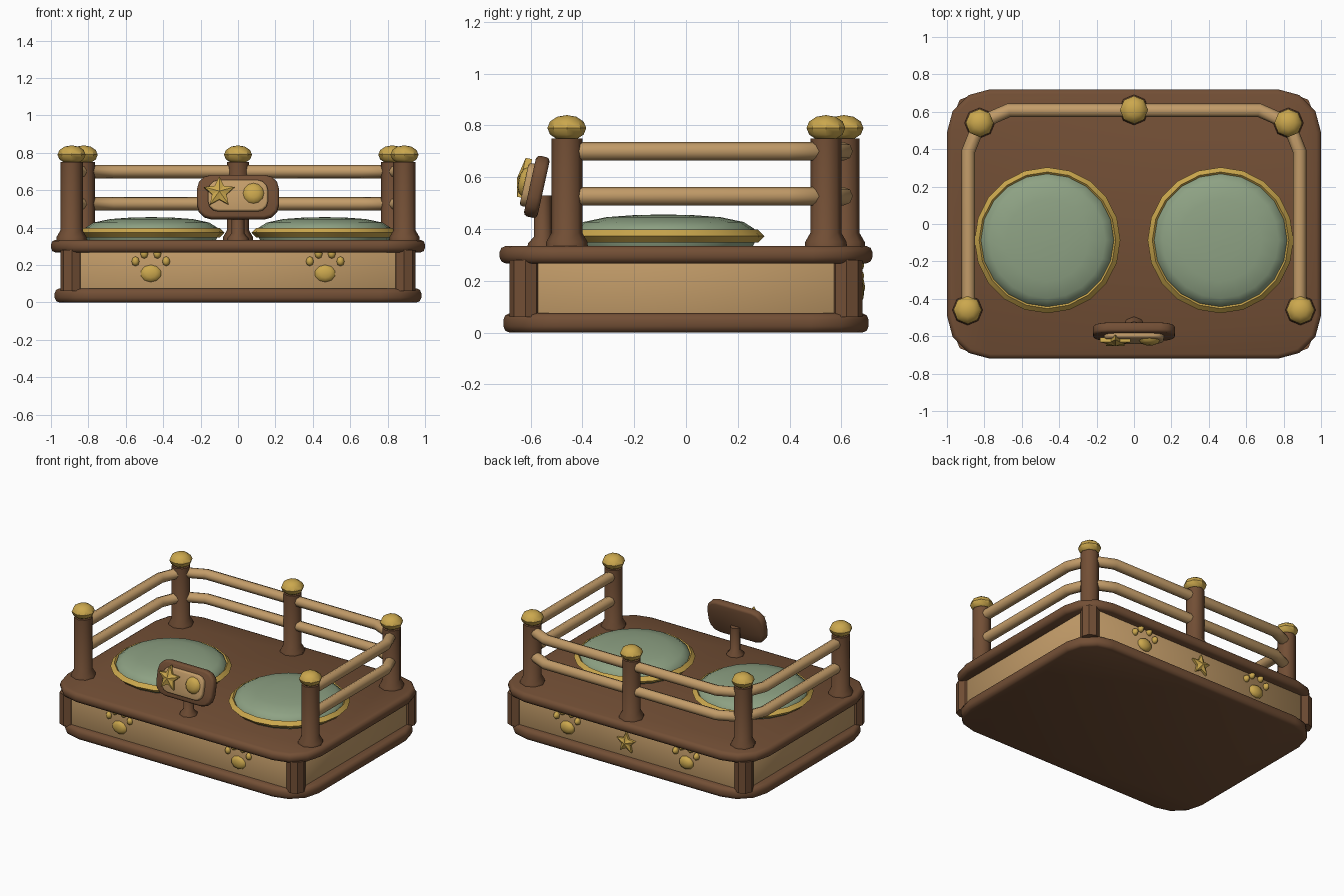
import bpy, bmesh, math
from mathutils import Matrix, Vector

if "Cube" in bpy.data.objects:
    bpy.data.objects.remove(bpy.data.objects["Cube"])


def material(name, rgb):
    m = bpy.data.materials.new(name)
    m.diffuse_color = (*rgb, 1)
    m.use_nodes = True
    m.node_tree.nodes["Principled BSDF"].inputs["Base Color"].default_value = m.diffuse_color
    return m


DARK = material("dark_wood", (0.17, 0.078, 0.036))
LIGHT = material("light_wood", (0.54, 0.33, 0.14))
GOLD = material("gold", (0.60, 0.39, 0.075))
GREEN = material("sage_fabric", (0.27, 0.36, 0.23))


def finish(name, bm, mat, angle):
    bmesh.ops.recalc_face_normals(bm, faces=bm.faces)
    me = bpy.data.meshes.new(name)
    bm.to_mesh(me)
    bm.free()
    me.materials.append(mat)
    me.shade_smooth()
    me.set_sharp_from_angle(angle=math.radians(angle))
    ob = bpy.data.objects.new(name, me)
    bpy.context.collection.objects.link(ob)
    return ob


def loft(name, rings, mat, angle=35, M=Matrix(), loop=False):
    """Skin a list of point rings; cap the ends, or join them when loop is set."""
    bm = bmesh.new()
    vs = [[bm.verts.new(M @ Vector(p)) for p in r] for r in rings]
    n = len(vs[0])
    pairs = list(zip(vs, vs[1:])) + ([(vs[-1], vs[0])] if loop else [])
    for a, b in pairs:
        for i in range(n):
            j = (i + 1) % n
            bm.faces.new((a[i], a[j], b[j], b[i]))
    if not loop:
        bm.faces.new(vs[0][::-1])
        bm.faces.new(vs[-1])
    return finish(name, bm, mat, angle)


def lathe(name, profile, at, n, mat, angle=50, loop=False):
    rings = [[(r * math.cos(math.tau * i / n), r * math.sin(math.tau * i / n), z)
              for i in range(n)] for r, z in profile]
    return loft(name, rings, mat, angle, Matrix.Translation(at), loop)


def rounded_slab(name, hx, hy, rad, z0, z1, bev, mat, M=Matrix(), seg=3):
    def ring(inset, z):
        r = rad - inset
        pts = []
        for k, (sx, sy) in enumerate([(1, 1), (-1, 1), (-1, -1), (1, -1)]):
            for i in range(seg + 1):
                a = math.pi / 2 * (k + i / seg)
                pts.append((sx * (hx - rad) + r * math.cos(a),
                            sy * (hy - rad) + r * math.sin(a), z))
        return pts
    c = bev * 0.3
    rings = [ring(bev, z0), ring(c, z0 + c), ring(0, z0 + bev),
             ring(0, z1 - bev), ring(c, z1 - c), ring(bev, z1)]
    return loft(name, rings, mat, 50, M)


def rail(name, path, z, r, n=8):
    pts = [Vector(p) for p in path]
    rings = []
    for i, p in enumerate(pts):
        d0 = (p - pts[i - 1]).normalized() if i else (pts[1] - p).normalized()
        d1 = (pts[i + 1] - p).normalized() if i + 1 < len(pts) else d0
        t = (d0 + d1).normalized()
        side = Vector((-t.y, t.x)) / t.dot(d0)
        rings.append([(p.x + side.x * r * math.cos(a), p.y + side.y * r * math.cos(a),
                       z + r * math.sin(a)) for a in (math.tau * k / n for k in range(n))])
    return loft(name, rings, LIGHT, 60)


def star(name, r, depth, M):
    bm = bmesh.new()
    ang = [math.pi / 2 + math.pi * i / 5 for i in range(10)]
    rim = [(r * (0.48 if i % 2 else 1) * math.cos(a), r * (0.48 if i % 2 else 1) * math.sin(a))
           for i, a in enumerate(ang)]
    lo = [bm.verts.new(M @ Vector((x, y, -0.01))) for x, y in rim]
    hi = [bm.verts.new(M @ Vector((x, y, depth * 0.5))) for x, y in rim]
    tip = bm.verts.new(M @ Vector((0, 0, depth)))
    for i in range(10):
        j = (i + 1) % 10
        bm.faces.new((lo[i], lo[j], hi[j], hi[i]))
        bm.faces.new((hi[i], hi[j], tip))
    bm.faces.new(lo[::-1])
    return finish(name, bm, GOLD, 10)


def ball(name, radii, M, u=8, v=6, angle=35, mat=GOLD):
    bm = bmesh.new()
    bmesh.ops.create_uvsphere(bm, u_segments=u, v_segments=v, radius=1,
                              matrix=M @ Matrix.Diagonal((*radii, 1)))
    return finish(name, bm, mat, angle)


def paw(name, M, depth):
    ball(name + "_pad", (0.056, 0.046, depth), M, 10, 6, 60)
    for i, (x, y) in enumerate([(-0.082, 0.065), (-0.035, 0.105), (0.035, 0.105), (0.082, 0.065)]):
        ball(f"{name}_toe_{i}", (0.021, 0.026, depth),
             M @ Matrix.Translation((x, y, 0)), 8, 6, 60)


# platform
rounded_slab("bottom_slab", 0.98, 0.705, 0.22, 0, 0.075, 0.025, DARK)
rounded_slab("deck", 1.0, 0.72, 0.23, 0.267, 0.335, 0.025, DARK)
rounded_slab("side_panels", 0.92, 0.66, 0.06, 0.05, 0.29, 0.005, LIGHT, seg=1)
for sx in (-1, 1):
    for sy in (-1, 1):
        lathe("platform_corner_post", [(0.062, 0.06), (0.062, 0.28)],
              (sx * 0.888, sy * 0.62, 0), 8, DARK, 30)

# fence posts with knobs
for x, y in [(-0.89, -0.46), (0.89, -0.46), (-0.825, 0.54), (0.825, 0.54), (0, 0.61)]:
    lathe("fence_post", [(0.082, 0.32), (0.08, 0.35), (0.06, 0.385), (0.06, 0.75)],
          (x, y, 0), 8, DARK)
    ball("post_knob", (0.075, 0.075, 0.05), Matrix.Translation((x, y, 0.79)))

# rails around sides and back
half = [(0.885, -0.46), (0.885, 0.39), (0.825, 0.54), (0.67, 0.608)]
path = half + [(-x, y) for x, y in reversed(half)]
for name, z in (("lower_rail", 0.527), ("upper_rail", 0.70)):
    rail(name, path, z, 0.036)

# cushions with gold piping
for x in (-0.463, 0.463):
    c = (x, -0.087, 0)
    lathe("cushion", [(0.34, 0.325), (0.362, 0.365), (0.352, 0.40), (0.31, 0.427),
                      (0.22, 0.446), (0.11, 0.454), (0.01, 0.456)], c, 20, GREEN, 60)
    lathe("cushion_piping", [(0.39, 0.373), (0.365, 0.398), (0.34, 0.373), (0.365, 0.348)],
          c, 20, GOLD, 40, loop=True)

# tilted sign on a short stem
lathe("sign_stem", [(0.06, 0.32), (0.057, 0.345), (0.034, 0.37), (0.034, 0.53)],
      (0, -0.553, 0), 8, DARK)
S = Matrix.Translation((0, -0.576, 0.563)) @ Matrix.Rotation(math.radians(77.5), 4, 'X')
rounded_slab("sign_board", 0.22, 0.12, 0.08, -0.027, 0.027, 0.015, DARK, S)
rounded_slab("sign_face", 0.16, 0.085, 0.055, 0.01, 0.05, 0.01, LIGHT, S)
star("sign_star", 0.085, 0.032, S @ Matrix.Translation((-0.1, 0.015, 0.05)))
ball("sign_disc", (0.056, 0.056, 0.025), S @ Matrix.Translation((0.083, 0.01, 0.05)), 12, 6, 60)

# paw prints front and back, star at the back
for turn, side, depth in ((0, "front", 0.02), (math.pi, "back", 0.028)):
    R = Matrix.Rotation(turn, 4, 'Z')
    for x in (-0.466, 0.466):
        paw(side + "_paw", R @ Matrix.Translation((x, -0.66, 0.155))
            @ Matrix.Rotation(math.pi / 2, 4, 'X'), depth)
star("back_star", 0.075, 0.032, Matrix.Rotation(math.pi, 4, 'Z')
     @ Matrix.Translation((0, -0.66, 0.175)) @ Matrix.Rotation(math.pi / 2, 4, 'X'))
